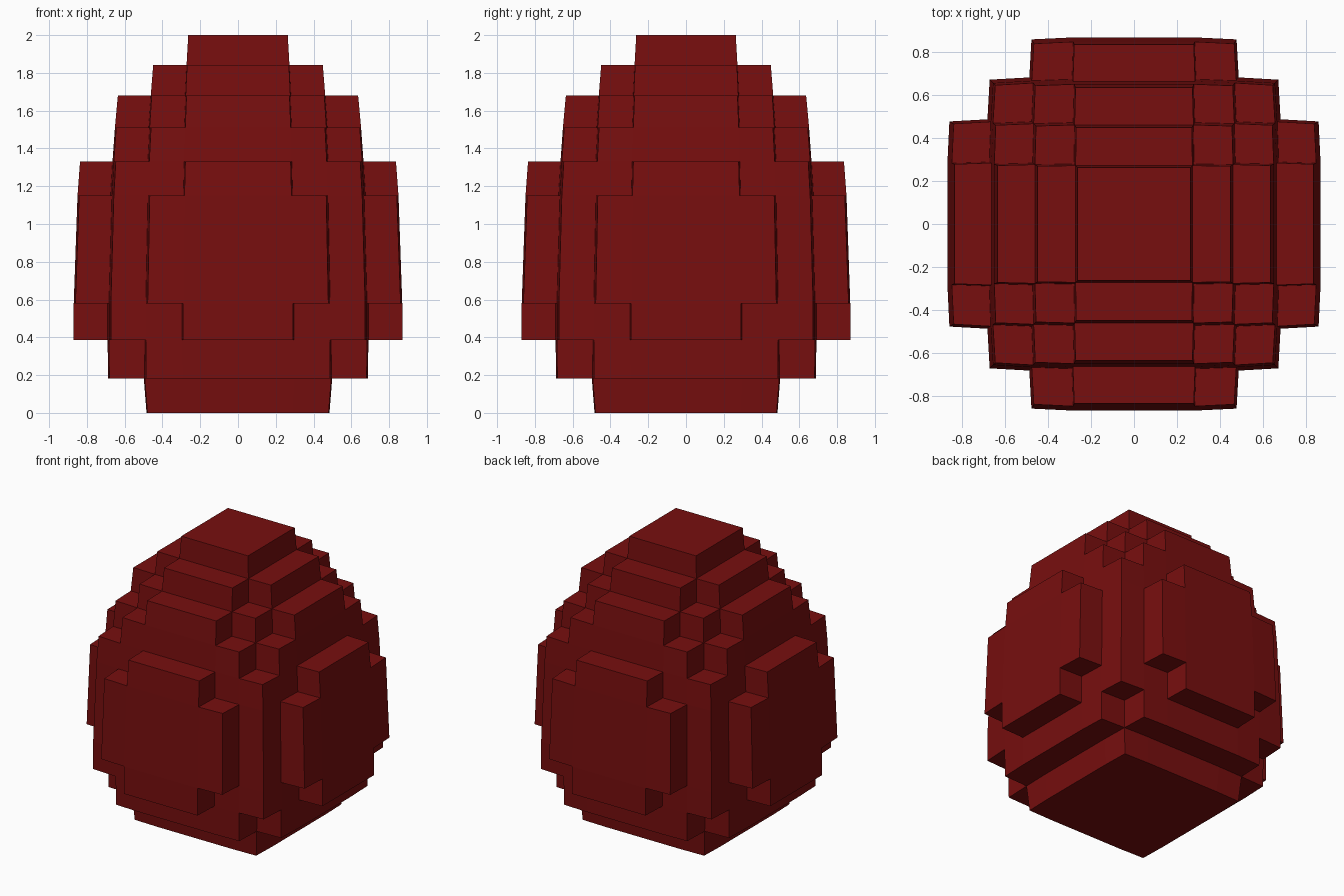
import bpy, bmesh

if "Cube" in bpy.data.objects:
    bpy.data.objects.remove(bpy.data.objects["Cube"])

# Grid lines across the egg, in blocks (merged middle band, then single blocks)
LINES = [-4.5, -3.5, -2.5, -1.5, 1.5, 2.5, 3.5, 4.5]
# Level numbers in blocks and their heights
LEVELS = [0, 1, 2, 3, 6, 7, 8, 9, 10, 11]
HEIGHTS = [0, 0.183, 0.385, 0.58, 1.15, 1.33, 1.512, 1.68, 1.843, 2.0]
# For each layer: how many rings out the blocks reach, per ring from the middle
LAYERS = [(1, 1), (2, 2, 1), (3, 2, 2, 0), (3, 3, 2, 1), (3, 2, 2, 0),
          (2, 2, 1), (2, 1, 0), (1, 0), (0,)]


def filled(i, j, k):
    if not 0 <= k < len(LAYERS):
        return False
    a, b = abs(i - 3), abs(j - 3)
    return a < len(LAYERS[k]) and b <= LAYERS[k][a]


def position(i, j, k):
    # Rounded, upward narrowing egg swell
    x, y, z = LINES[i], LINES[j], LEVELS[k]
    s = 0.2046 - 0.0005 * (x * x + y * y) - 0.00037 * (z - 2.5) ** 2
    if k == 0:
        s -= 0.0043
    return (x * s, y * s, HEIGHTS[k])


# Outward faces of one block: neighbour direction and corner offsets
SIDES = {
    (1, 0, 0): [(1, 0, 0), (1, 1, 0), (1, 1, 1), (1, 0, 1)],
    (-1, 0, 0): [(0, 0, 0), (0, 0, 1), (0, 1, 1), (0, 1, 0)],
    (0, 1, 0): [(0, 1, 0), (0, 1, 1), (1, 1, 1), (1, 1, 0)],
    (0, -1, 0): [(0, 0, 0), (1, 0, 0), (1, 0, 1), (0, 0, 1)],
    (0, 0, 1): [(0, 0, 1), (1, 0, 1), (1, 1, 1), (0, 1, 1)],
    (0, 0, -1): [(0, 0, 0), (0, 1, 0), (1, 1, 0), (1, 0, 0)],
}

# Egg shell: only the exposed block faces
bm = bmesh.new()
verts = {}
for k in range(len(LAYERS)):
    for i in range(7):
        for j in range(7):
            if not filled(i, j, k):
                continue
            for (dx, dy, dz), corners in SIDES.items():
                if filled(i + dx, j + dy, k + dz):
                    continue
                face = []
                for a, b, c in corners:
                    key = (i + a, j + b, k + c)
                    if key not in verts:
                        verts[key] = bm.verts.new(position(*key))
                    face.append(verts[key])
                bm.faces.new(face)

mesh = bpy.data.meshes.new("egg")
bm.to_mesh(mesh)
bm.free()

red = bpy.data.materials.new("dark red")
red.diffuse_color = (0.185, 0.0045, 0.0045, 1)
red.use_nodes = True
red.node_tree.nodes["Principled BSDF"].inputs["Base Color"].default_value = red.diffuse_color
mesh.materials.append(red)
egg = bpy.data.objects.new("egg", mesh)
bpy.context.collection.objects.link(egg)
